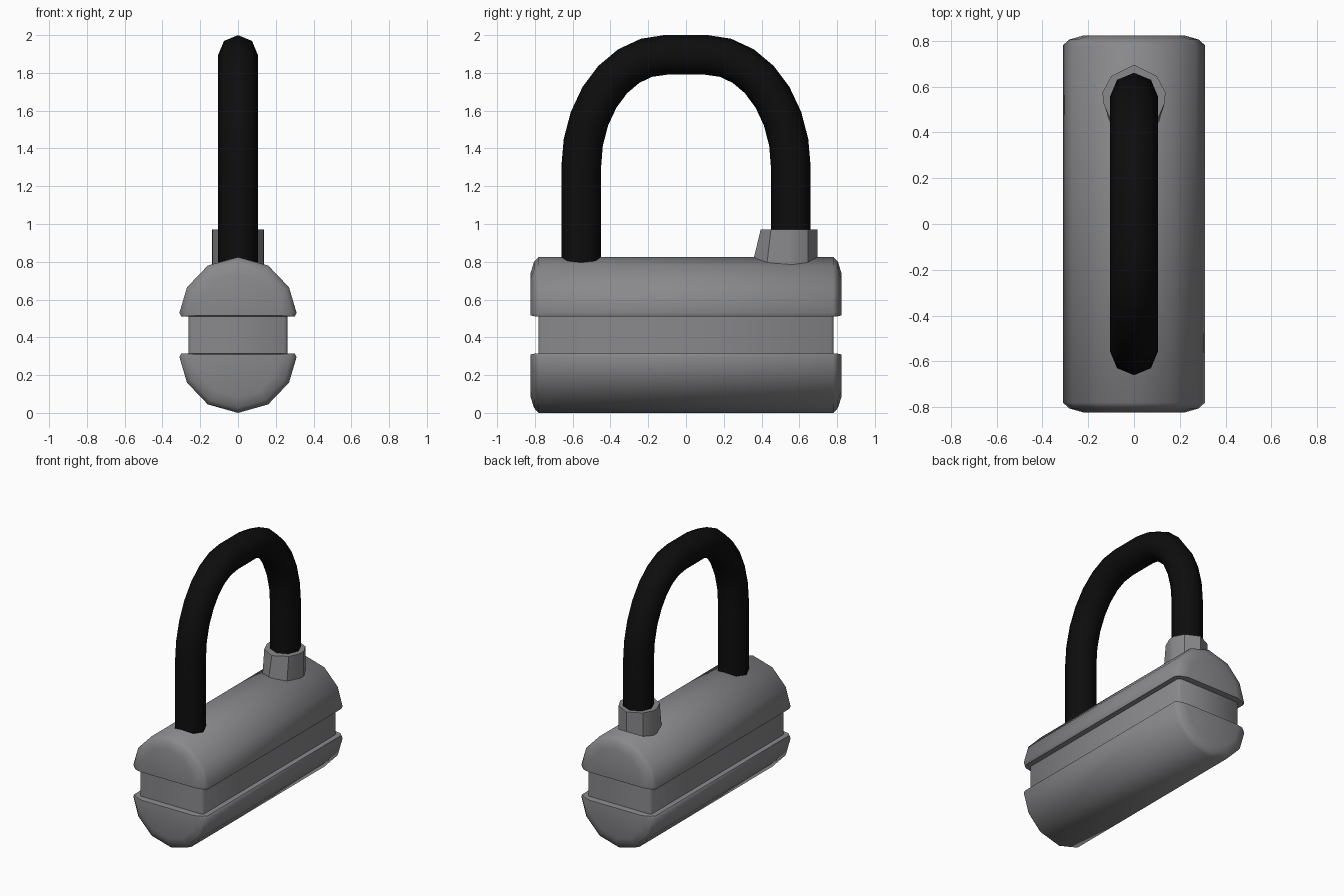
import bpy, bmesh, math
from mathutils import Vector

if "Cube" in bpy.data.objects:
    bpy.data.objects.remove(bpy.data.objects["Cube"])


def material(name, rgb):
    m = bpy.data.materials.new(name)
    m.diffuse_color = (*rgb, 1)
    m.use_nodes = True
    m.node_tree.nodes["Principled BSDF"].inputs["Base Color"].default_value = m.diffuse_color
    return m


GREY = material("grey metal", (0.25, 0.25, 0.262))
BLACK = material("black rubber", (0.004, 0.004, 0.004))


def loft(name, rings, mat, angle=50):
    """Skin a list of equal-length closed rings and cap both ends."""
    bm = bmesh.new()
    vs = [[bm.verts.new(p) for p in ring] for ring in rings]
    n = len(rings[0])
    for a, b in zip(vs, vs[1:]):
        for i in range(n):
            j = (i + 1) % n
            bm.faces.new((a[i], a[j], b[j], b[i]))
    bm.faces.new(vs[0])
    bm.faces.new(vs[-1])
    bmesh.ops.recalc_face_normals(bm, faces=bm.faces)
    me = bpy.data.meshes.new(name)
    bm.to_mesh(me)
    bm.free()
    me.shade_smooth()
    me.set_sharp_from_angle(angle=math.radians(angle))
    me.materials.append(mat)
    ob = bpy.data.objects.new(name, me)
    bpy.context.collection.objects.link(ob)
    return ob


def mirrored(half):
    """Close a half outline (last point on the axis) across x = 0."""
    return half + [(-x, v) for x, v in reversed(half) if x > 0]


# Body halves: domed section with rounded ends
dome = mirrored([(0.30, 0.51), (0.31, 0.53), (0.27, 0.665), (0.16, 0.78), (0, 0.825)])
ends = [(-0.822, 0.72), (-0.805, 0.91), (-0.78, 1.0), (0.78, 1.0), (0.805, 0.91), (0.822, 0.72)]
for name, flip in (("upper_body", False), ("lower_body", True)):
    rings = []
    for y, s in ends:
        ring = [(x * s, y, 0.53 + (z - 0.53) * s) for x, z in dome]
        if flip:
            ring = [(x, y, 0.825 - z) for x, y, z in ring]
        rings.append(ring)
    loft(name, rings, GREY)

# Recessed middle band with softened corners
w, l, c = 0.262, 0.782, 0.015
band = [(w, -l + c), (w, l - c), (w - c, l), (-w + c, l),
        (-w, l - c), (-w, -l + c), (-w + c, -l), (w - c, -l)]
loft("middle_band", [[(x, y, z) for x, y in band] for z in (0.30, 0.53)], GREY)

# Shackle: octagonal tube along an arch with a short flat top
leg, flat, spring, top, r = 0.555, 0.11, 1.30, 1.895, 0.105
path = [(-leg, 0.70)]
steps = 7
for i in range(steps + 1):
    t = math.pi / 2 * i / steps
    path.append((-flat - (leg - flat) * math.cos(t), spring + (top - spring) * math.sin(t)))
path += [(-y, z) for y, z in reversed(path)]
path = [Vector(p) for p in path]
rings = []
for i, p in enumerate(path):
    d0 = (p - path[i - 1]).normalized() if i else Vector((0, 1))
    d1 = (path[i + 1] - p).normalized() if i < len(path) - 1 else Vector((0, -1))
    d = (d0 + d1).normalized()
    nrm = Vector((-d.y, d.x))
    ring = []
    for k in range(8):
        a = math.tau * k / 8
        q = p + nrm * r * math.cos(a)
        ring.append((r * math.sin(a), q.x, q.y))
    rings.append(ring)
loft("shackle", rings, BLACK)

# Teardrop collar around one leg, sloping on its inner side
def collar_ring(z, tip, side):
    outline = mirrored([(0, tip), (0.10, side), (0.135, 0.53), (0.137, 0.575), (0.10, 0.645), (0, 0.695)])
    pts = []
    for x, y in outline:
        if (x, y) not in pts and (-x, y) != (0, tip):
            pts.append((x, y))
    return [(x, y, z) for x, y in [(0, tip)] + pts]


loft("collar", [collar_ring(0.72, 0.335, 0.42), collar_ring(0.97, 0.395, 0.45)], GREY, 35)
